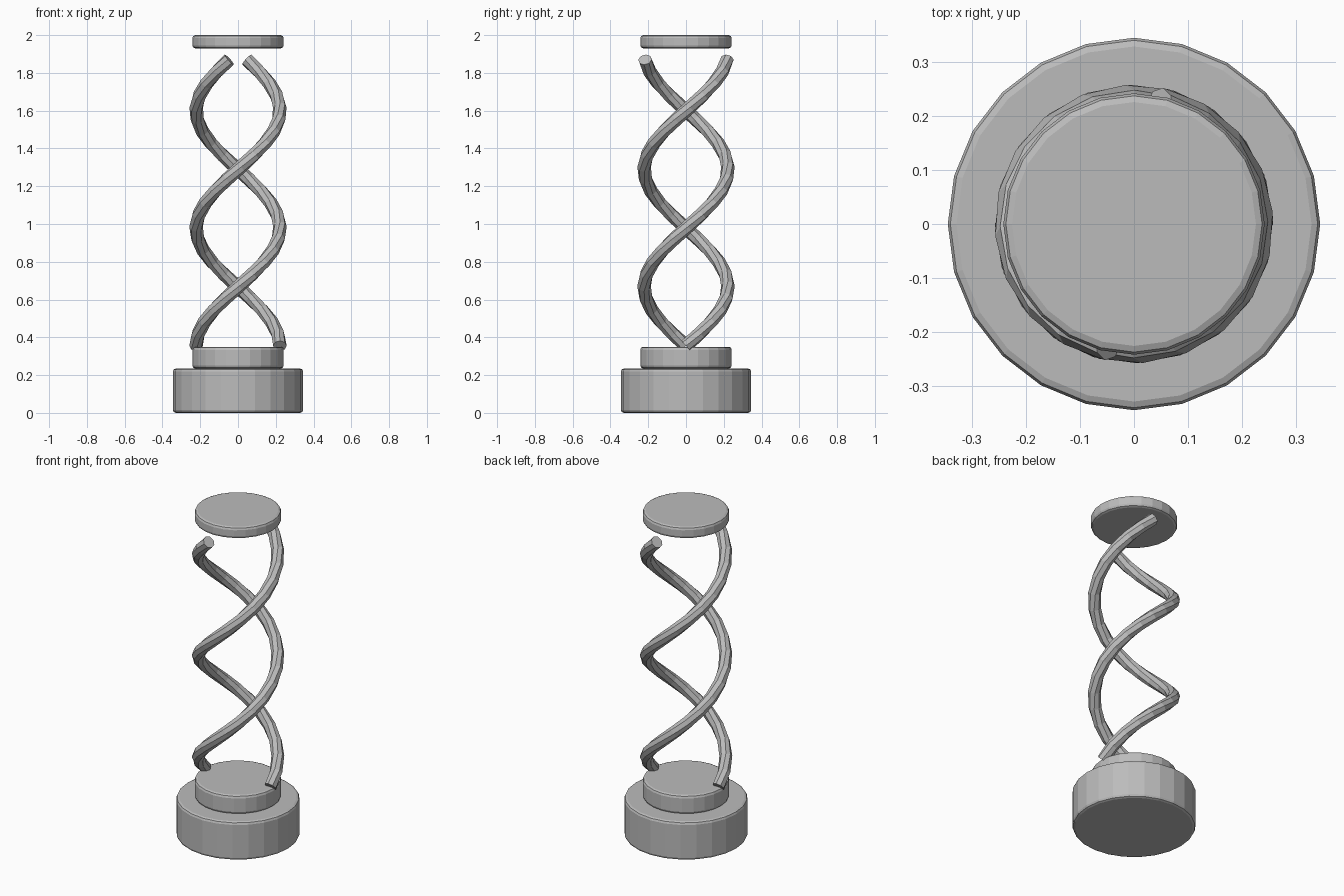
import bpy, bmesh, math
from mathutils import Vector

if "Cube" in bpy.data.objects:
    bpy.data.objects.remove(bpy.data.objects["Cube"])

grey = bpy.data.materials.new("plain_grey")
grey.diffuse_color = (0.5, 0.5, 0.5, 1)
grey.use_nodes = True
grey.node_tree.nodes["Principled BSDF"].inputs["Base Color"].default_value = grey.diffuse_color


def finish(name, bm):
    bmesh.ops.recalc_face_normals(bm, faces=bm.faces)
    mesh = bpy.data.meshes.new(name)
    bm.to_mesh(mesh)
    bm.free()
    mesh.materials.append(grey)
    obj = bpy.data.objects.new(name, mesh)
    bpy.context.collection.objects.link(obj)
    return obj


def disc(name, radius, z0, z1):
    """24-sided disc with softened rims."""
    bm = bmesh.new()
    bmesh.ops.create_cone(bm, cap_ends=True, segments=24, radius1=radius,
                          radius2=radius, depth=z1 - z0)
    bmesh.ops.translate(bm, verts=bm.verts, vec=(0, 0, (z0 + z1) / 2))
    obj = finish(name, bm)
    bev = obj.modifiers.new("rim", "BEVEL")
    bev.width, bev.segments = 0.016, 2
    bev.limit_method, bev.angle_limit = "ANGLE", math.radians(40)


def strand(name, start, radius=0.222, tube=0.036, z0=0.355, z1=1.87,
           turn=math.radians(438), steps=24, sides=8):
    """Faceted tube swept along a rising helix, capped at both ends."""
    bm = bmesh.new()
    rings = []
    for i in range(steps + 1):
        t = i / steps
        a = start + turn * t
        out = Vector((math.cos(a), math.sin(a), 0))
        centre = out * radius + Vector((0, 0, z0 + (z1 - z0) * t))
        along = Vector((-math.sin(a) * radius * turn,
                        math.cos(a) * radius * turn, z1 - z0)).normalized()
        side = along.cross(out)
        rings.append([bm.verts.new(centre + tube * (
            out * math.cos(k * math.tau / sides) +
            side * math.sin(k * math.tau / sides))) for k in range(sides)])
    for lo, hi in zip(rings, rings[1:]):
        for k in range(sides):
            n = (k + 1) % sides
            bm.faces.new((lo[k], lo[n], hi[n], hi[k]))
    bm.faces.new(rings[0])
    bm.faces.new(rings[-1])
    finish(name, bm)


# Stepped base and floating top cap
disc("base", 0.345, 0.0, 0.235)
disc("base_step", 0.242, 0.235, 0.35)
disc("top_cap", 0.242, 1.93, 2.0)

# Two opposed helical strands
strand("strand_right", 0)
strand("strand_left", math.pi)
